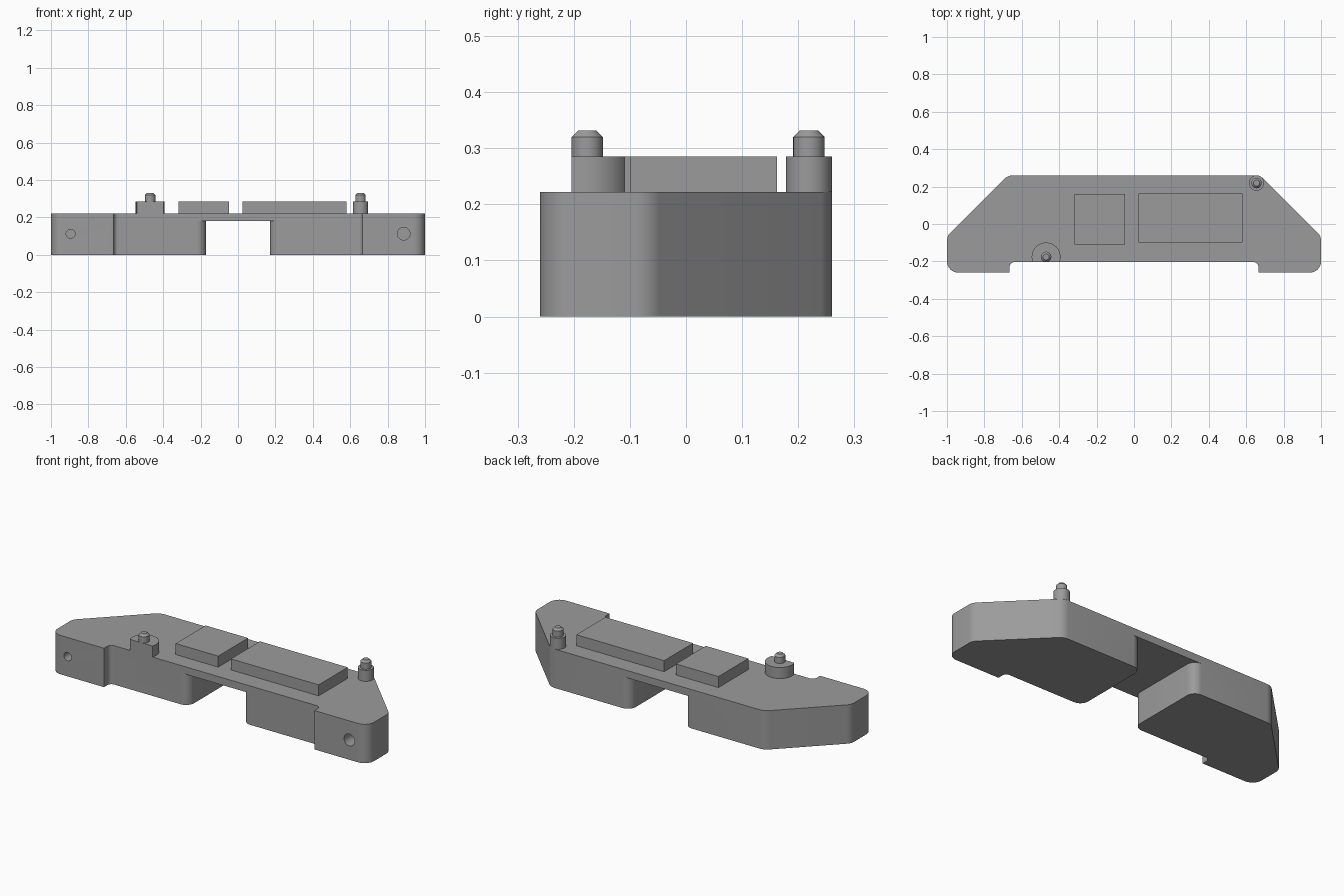
import bpy, bmesh, math
from mathutils import Vector

if "Cube" in bpy.data.objects:
    bpy.data.objects.remove(bpy.data.objects["Cube"])

BRIDGE_Z, TOP_Z, PAD_Z = 0.18, 0.222, 0.285
FRONT_Y, BACK_Y = -0.204, 0.26

grey = bpy.data.materials.new("plain grey")
grey.diffuse_color = (0.33, 0.33, 0.33, 1)
grey.use_nodes = True
grey.node_tree.nodes["Principled BSDF"].inputs["Base Color"].default_value = grey.diffuse_color


def finish(name, bm):
    bmesh.ops.remove_doubles(bm, verts=bm.verts, dist=1e-5)
    bmesh.ops.recalc_face_normals(bm, faces=bm.faces)
    mesh = bpy.data.meshes.new(name)
    bm.to_mesh(mesh)
    bm.free()
    mesh.materials.append(grey)
    obj = bpy.data.objects.new(name, mesh)
    bpy.context.collection.objects.link(obj)
    return obj


def smooth(obj):
    bpy.ops.object.select_all(action='DESELECT')
    obj.select_set(True)
    bpy.context.view_layer.objects.active = obj
    bpy.ops.object.shade_smooth_by_angle(angle=math.radians(30))


def arc(prev, here, nxt, r, steps=8):
    """Points of a rounded corner."""
    p, a, b = Vector(here), Vector(prev), Vector(nxt)
    if r == 0:
        return [p]
    u, v = (a - p).normalized(), (b - p).normalized()
    half = u.angle(v) / 2
    c = p + (u + v).normalized() * r / math.sin(half)
    d = r / math.tan(half)
    s, e = (p + u * d - c).normalized(), (p + v * d - c).normalized()
    return [c + s.slerp(e, i / steps).normalized() * r for i in range(steps + 1)]


def face(bm, pts):
    bm.faces.new([bm.verts.new(p) for p in pts])


def at(pts, z):
    return [(p[0], p[1], z) for p in pts]


def walls(bm, pts, z0, z1):
    for a, b in zip(pts, pts[1:]):
        face(bm, at([a, b], z0) + at([b, a], z1))


def lathe(name, x, y, profile, sides=32, cut_y=-9):
    """Stack of rings (radius, z), optionally flattened at a front plane."""
    bm = bmesh.new()
    rings = []
    for r, z in profile:
        rings.append([bm.verts.new((x + r * math.cos(t), max(y + r * math.sin(t), cut_y), z))
                      for t in (2 * math.pi * i / sides for i in range(sides))])
    for lo, hi in zip(rings, rings[1:]):
        for i in range(sides):
            j = (i + 1) % sides
            bm.faces.new((lo[i], lo[j], hi[j], hi[i]))
    bm.faces.new(rings[0])
    bm.faces.new(rings[-1])
    obj = finish(name, bm)
    smooth(obj)
    return obj


def box(name, x0, x1, y0, y1, z0, z1):
    bm = bmesh.new()
    pts = [(x0, y0), (x1, y0), (x1, y1), (x0, y1)]
    walls(bm, pts + pts[:1], z0, z1)
    face(bm, at(pts, z0))
    face(bm, at(pts, z1))
    return finish(name, bm)


# Body: outline of the right foot, mirrored, joined by a thin bridge
corners = [((0.17, FRONT_Y), 0.05), ((0.665, FRONT_Y), 0.025), ((0.665, -0.26), 0),
           ((1, -0.26), 0.06), ((1, -0.065), 0.06), ((0.675, BACK_Y), 0.07),
           ((0.17, BACK_Y), 0.05)]
n = len(corners)
arcs = [arc(corners[i - 1][0], c, corners[(i + 1) % n][0], r)
        for i, (c, r) in enumerate(corners)]
outer = [arcs[0][-1]] + [p for a in arcs[1:-1] for p in a] + [arcs[-1][0]]
inner = arcs[-1] + arcs[0]


def flip(pts):
    return [Vector((-p.x, p.y)) for p in reversed(pts)]


bm = bmesh.new()
for out, inn in ((outer, inner), (flip(outer), flip(inner))):
    walls(bm, out, 0, BRIDGE_Z)
    walls(bm, out, BRIDGE_Z, TOP_Z)
    walls(bm, inn, 0, BRIDGE_Z)
    face(bm, at(out + inn[1:-1], 0))
face(bm, at(outer + flip(outer), TOP_Z))
face(bm, at(inner + flip(inner), BRIDGE_Z))
for p in (outer[0], outer[-1]):
    walls(bm, [(-p.x, p.y), (p.x, p.y)], BRIDGE_Z, TOP_Z)
body = finish("body", bm)

# Blind holes in the front ends
for x, r in ((-0.895, 0.024), (0.886, 0.034)):
    cutter = lathe("hole_cutter", 0, 0, [(r, -0.1), (r, 0.1)])
    cutter.rotation_euler.x = math.pi / 2
    cutter.location = (x, -0.26, 0.113)
    cutter.hide_render = True
    cutter.hide_set(True)
    mod = body.modifiers.new("hole", 'BOOLEAN')
    mod.operation = 'DIFFERENCE'
    mod.solver = 'EXACT'
    mod.object = cutter
bpy.ops.object.select_all(action='DESELECT')
body.select_set(True)
bpy.context.view_layer.objects.active = body
for mod in list(body.modifiers):
    bpy.ops.object.modifier_apply(modifier=mod.name)
smooth(body)

# Raised pads
box("small_pad", -0.317, -0.048, -0.11, 0.16, TOP_Z, PAD_Z)
box("large_pad", 0.025, 0.58, -0.10, 0.162, TOP_Z, PAD_Z)

# Locating pins on their bosses
for name, x, y, r in (("front", -0.47, -0.176, 0.077), ("back", 0.655, 0.219, 0.041)):
    lathe(name + "_boss", x, y, [(r, TOP_Z), (r, PAD_Z)], 48, FRONT_Y)
    lathe(name + "_pin", x, y, [(0.028, PAD_Z), (0.028, 0.32), (0.016, 0.332)])
